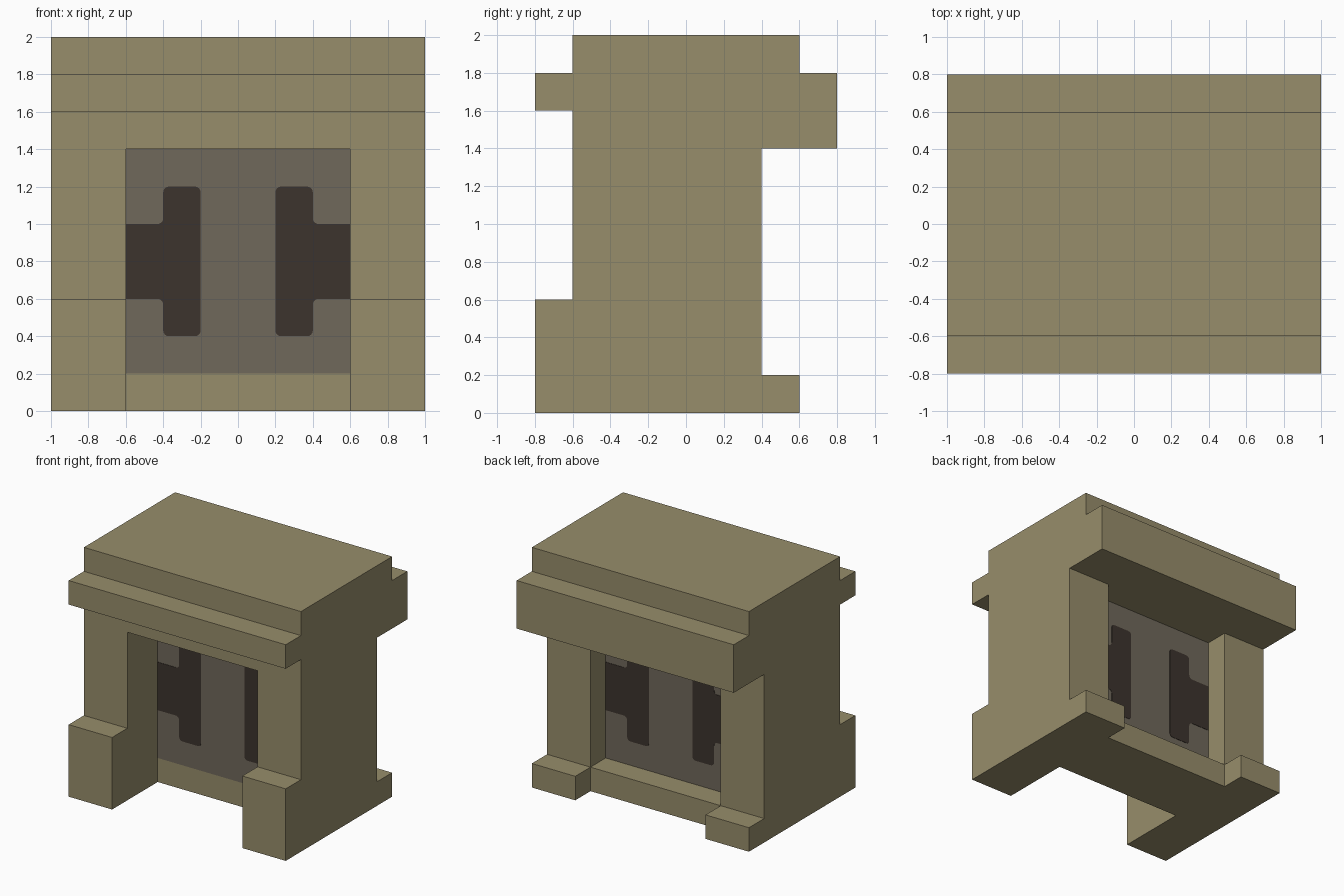
import bpy, bmesh, math
from mathutils import Vector

if "Cube" in bpy.data.objects:
    bpy.data.objects.remove(bpy.data.objects["Cube"])


def srgb(r, g, b):
    lin = lambda c: c / 12.92 if c <= 0.04045 else ((c + 0.055) / 1.055) ** 2.4
    return tuple(lin(c / 255) for c in (r, g, b)) + (1.0,)


def material(name, *rgb):
    m = bpy.data.materials.new(name)
    m.diffuse_color = srgb(*rgb)
    m.use_nodes = True
    m.node_tree.nodes["Principled BSDF"].inputs["Base Color"].default_value = m.diffuse_color
    return m


STONE = material("sandstone", 151, 141, 107)
PANEL = material("grey_panel", 112, 104, 91)
DARK = material("dark_inlay", 60, 51, 45)


def prism(name, pts, a, b, axis, mats):
    """Extrude a 2D outline from a to b along x (points are y,z) or y (points are x,z)."""
    place = (lambda p, d: (d, p[0], p[1])) if axis == 'X' else (lambda p, d: (p[0], d, p[1]))
    bm = bmesh.new()
    face = bm.faces.new([bm.verts.new(place(p, a)) for p in pts])
    out = bmesh.ops.extrude_face_region(bm, geom=[face])['geom']
    shift = Vector(place((0, 0), b - a))
    bmesh.ops.translate(bm, vec=shift, verts=[g for g in out if isinstance(g, bmesh.types.BMVert)])
    bmesh.ops.recalc_face_normals(bm, faces=bm.faces)
    me = bpy.data.meshes.new(name)
    bm.to_mesh(me)
    bm.free()
    for m in mats:
        me.materials.append(m)
    ob = bpy.data.objects.new(name, me)
    bpy.context.collection.objects.link(ob)
    return ob


# Gate body: stepped side profile across the full width
body = prism("gate_body", [
    (-0.8, 0), (0.6, 0), (0.6, 0.2), (0.4, 0.2), (0.4, 1.4), (0.8, 1.4), (0.8, 1.8), (0.6, 1.8),
    (0.6, 2), (-0.6, 2), (-0.6, 1.8), (-0.8, 1.8), (-0.8, 1.6), (-0.6, 1.6), (-0.6, 0.6),
    (-0.8, 0.6)], -1, 1, 'X', [STONE, PANEL])

# Front and back recesses, leaving the panel and the sill between them
recesses = {
    "front_recess_cutter": [(-1, -0.5), (-0.2, -0.5), (-0.2, 1.4), (-1, 1.4)],
    "back_recess_cutter": [(0.2, 0.2), (0.4, 0.2), (0.4, -0.5), (1, -0.5), (1, 1.4), (0.2, 1.4)],
}
bpy.context.view_layer.objects.active = body
for name, pts in recesses.items():
    cutter = prism(name, pts, -0.6, 0.6, 'X', [STONE])
    cutter.hide_render = True
    mod = body.modifiers.new(name, 'BOOLEAN')
    mod.operation, mod.solver, mod.object = 'DIFFERENCE', 'EXACT', cutter
    bpy.ops.object.modifier_apply(modifier=mod.name)
    bpy.data.objects.remove(cutter)

# Split the front recess wall at sill height and colour the panel faces
bm = bmesh.new()
bm.from_mesh(body.data)
on_wall = lambda f, y: abs(f.normal.y) > 0.9 and abs(f.calc_center_median().y - y) < 0.01
wall = [f for f in bm.faces if on_wall(f, -0.2)]
geom = wall + list({e for f in wall for e in f.edges} | {v for f in wall for v in f.verts})
bmesh.ops.bisect_plane(bm, geom=geom, plane_co=(0, 0, 0.2), plane_no=(0, 0, 1), dist=1e-5)
for f in bm.faces:
    panel = (on_wall(f, -0.2) or on_wall(f, 0.2)) and f.calc_center_median().z > 0.2
    f.material_index = 1 if panel else 0
bm.to_mesh(body.data)
bm.free()


def rounded(corners, steps=4):
    """Outline with quarter-round corners; each corner is (x, z, radius)."""
    pts = []
    for i, (x, z, r) in enumerate(corners):
        c = Vector((x, z))
        if r == 0:
            pts.append(tuple(c))
            continue
        u = (Vector(corners[i - 1][:2]) - c).normalized() * r
        v = (Vector(corners[(i + 1) % len(corners)][:2]) - c).normalized() * r
        for k in range(steps + 1):
            t = k / steps * math.pi / 2
            pts.append(tuple(c + u * (1 - math.sin(t)) + v * (1 - math.cos(t))))
    return pts


# Dark T-shaped inlays, mirrored left and right, on both sides of the panel
R = 0.03
for side, s in (("right", 1), ("left", -1)):
    shape = rounded([(0.2 * s, 0.4, R), (0.4 * s, 0.4, R), (0.4 * s, 0.6, R), (0.6 * s, 0.6, 0),
                     (0.6 * s, 1.0, 0), (0.4 * s, 1.0, R), (0.4 * s, 1.2, R), (0.2 * s, 1.2, R)])
    for end, y in (("front", -0.2), ("back", 0.2)):
        prism(f"{end}_{side}_inlay", shape, y, y + math.copysign(0.003, y), 'Y', [DARK])
